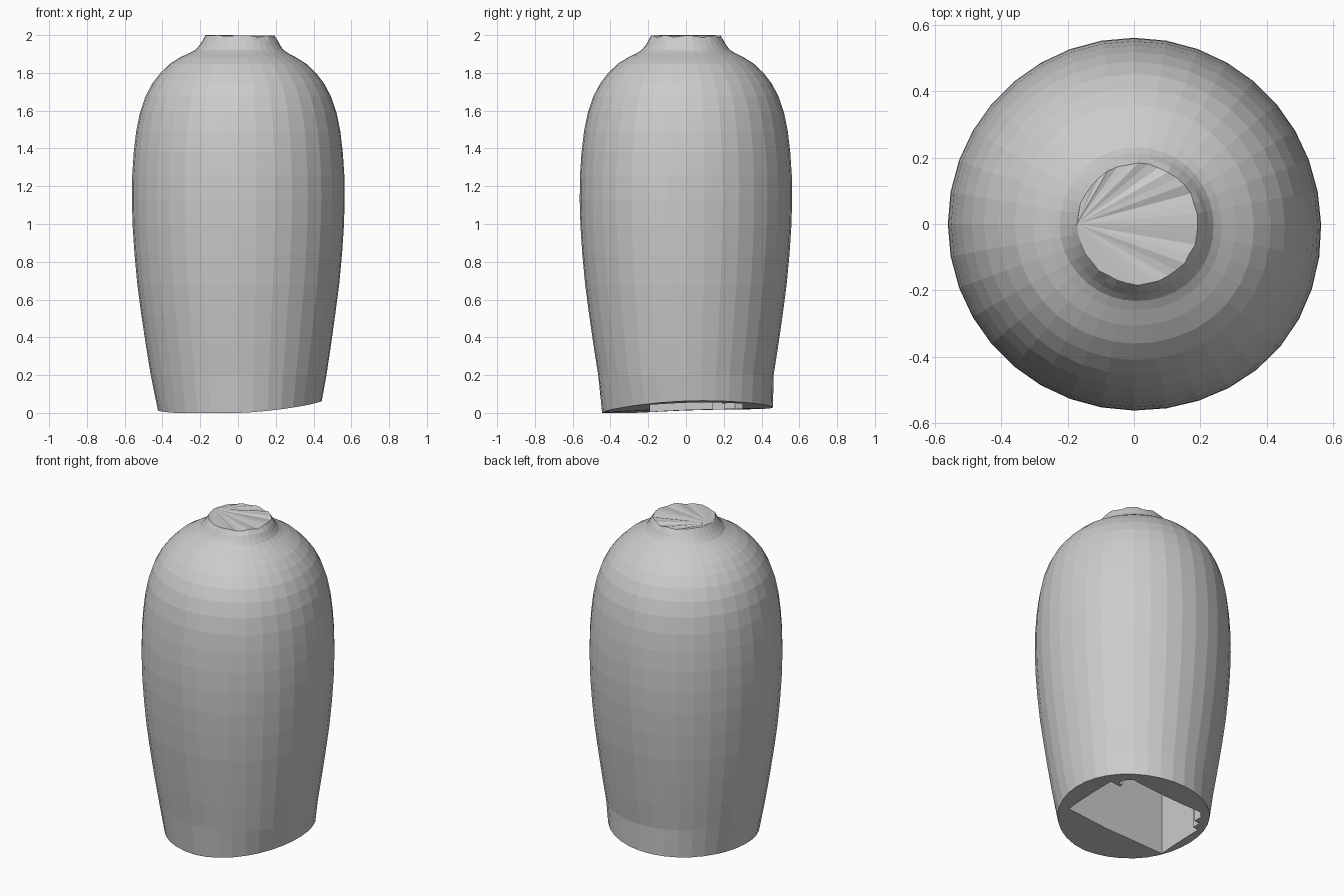
import bpy, bmesh, math, random

if "Cube" in bpy.data.objects:
    bpy.data.objects.remove(bpy.data.objects["Cube"])

random.seed(4)
SEG = 36

# Vase outline: (radius, height, x offset), between the cut base and the broken neck
PROFILE = [(0.464, 0.20, 0.002), (0.489, 0.36, 0.001), (0.512, 0.52, 0), (0.533, 0.68, 0),
           (0.548, 0.84, 0), (0.558, 0.99, 0), (0.562, 1.13, 0), (0.560, 1.26, 0),
           (0.552, 1.38, 0), (0.539, 1.49, 0), (0.519, 1.59, 0), (0.490, 1.675, 0),
           (0.453, 1.745, 0), (0.410, 1.80, 0), (0.360, 1.848, 0), (0.306, 1.882, 0),
           (0.260, 1.905, 0.003), (0.232, 1.922, 0.007), (0.214, 1.945, 0.009),
           (0.199, 1.970, 0.011)]


def angle(i):
    return 2 * math.pi * i / SEG


def make_object(name, bm):
    bmesh.ops.recalc_face_normals(bm, faces=bm.faces)
    mesh = bpy.data.meshes.new(name)
    bm.to_mesh(mesh)
    bm.free()
    obj = bpy.data.objects.new(name, mesh)
    bpy.context.collection.objects.link(obj)
    return obj


# Vase body
bm = bmesh.new()
rings = []

# Uneven, slanted base edge
ring = []
for i in range(SEG):
    a = angle(i)
    z = max(0, 0.026 + 0.025 * math.cos(a) + 0.015 * math.sin(a) + 0.012 * math.cos(2 * a))
    r = 0.428 + 0.15 * z + 0.022 * math.sin(a) ** 2
    ring.append(bm.verts.new((r * math.cos(a) + 0.006, r * math.sin(a) + 0.006, z)))
rings.append(ring)

# Body rings, with a slight hand-made bulge at the front right
for r, z, dx in PROFILE:
    ring = []
    for i in range(SEG):
        a = angle(i)
        b = r * (1 + 0.025 * max(0, math.cos(a + 0.7)) ** 6)
        ring.append(bm.verts.new((b * math.cos(a) + dx, b * math.sin(a), z)))
    rings.append(ring)

# Rough broken neck edge
ring = []
for i in range(SEG):
    a = angle(i)
    r = 0.182 + random.uniform(-0.003, 0.003)
    z = 2.0 - random.uniform(0, 0.018) * (0.6 + 0.4 * math.cos(a))
    ring.append(bm.verts.new((r * math.cos(a) + 0.012, r * math.sin(a), z)))
ring[SEG // 2].co.z = 2.0
rings.append(ring)

for lo, hi in zip(rings, rings[1:]):
    for i in range(SEG):
        j = (i + 1) % SEG
        bm.faces.new((lo[i], lo[j], hi[j], hi[i]))

# Creased neck cap fanning out from the left edge
k = SEG // 2
for n in range(1, SEG - 1):
    bm.faces.new((ring[k], ring[(k + n) % SEG], ring[(k + n + 1) % SEG]))

# Base cap
centre = bm.verts.new((0.006, 0.006, 0.026))
for i in range(SEG):
    bm.faces.new((centre, rings[0][(i + 1) % SEG], rings[0][i]))
vase = make_object("vase_body", bm)

# Box-shaped pocket under the base, with stepped rear corners
OUTLINE = [(-0.37, -0.19), (0.335, -0.19), (0.335, 0.19), (0.265, 0.19), (0.265, 0.21),
           (0.295, 0.21), (0.295, 0.25), (0.26, 0.30), (-0.25, 0.30), (-0.29, 0.26),
           (-0.29, 0.20), (-0.33, 0.20), (-0.33, 0.14), (-0.37, 0.14)]
bm = bmesh.new()
face = bm.faces.new([bm.verts.new((x, y, -0.1)) for x, y in OUTLINE])
top = bmesh.ops.extrude_face_region(bm, geom=[face])["geom"]
bmesh.ops.translate(bm, vec=(0, 0, 1.7), verts=[v for v in top if isinstance(v, bmesh.types.BMVert)])
cutter = make_object("pocket_cutter", bm)
cutter.hide_render = True

mod = vase.modifiers.new("pocket", 'BOOLEAN')
mod.operation = 'DIFFERENCE'
mod.solver = 'EXACT'
mod.object = cutter
bpy.context.view_layer.objects.active = vase
vase.select_set(True)
bpy.ops.object.modifier_apply(modifier=mod.name)
bpy.data.objects.remove(cutter)
